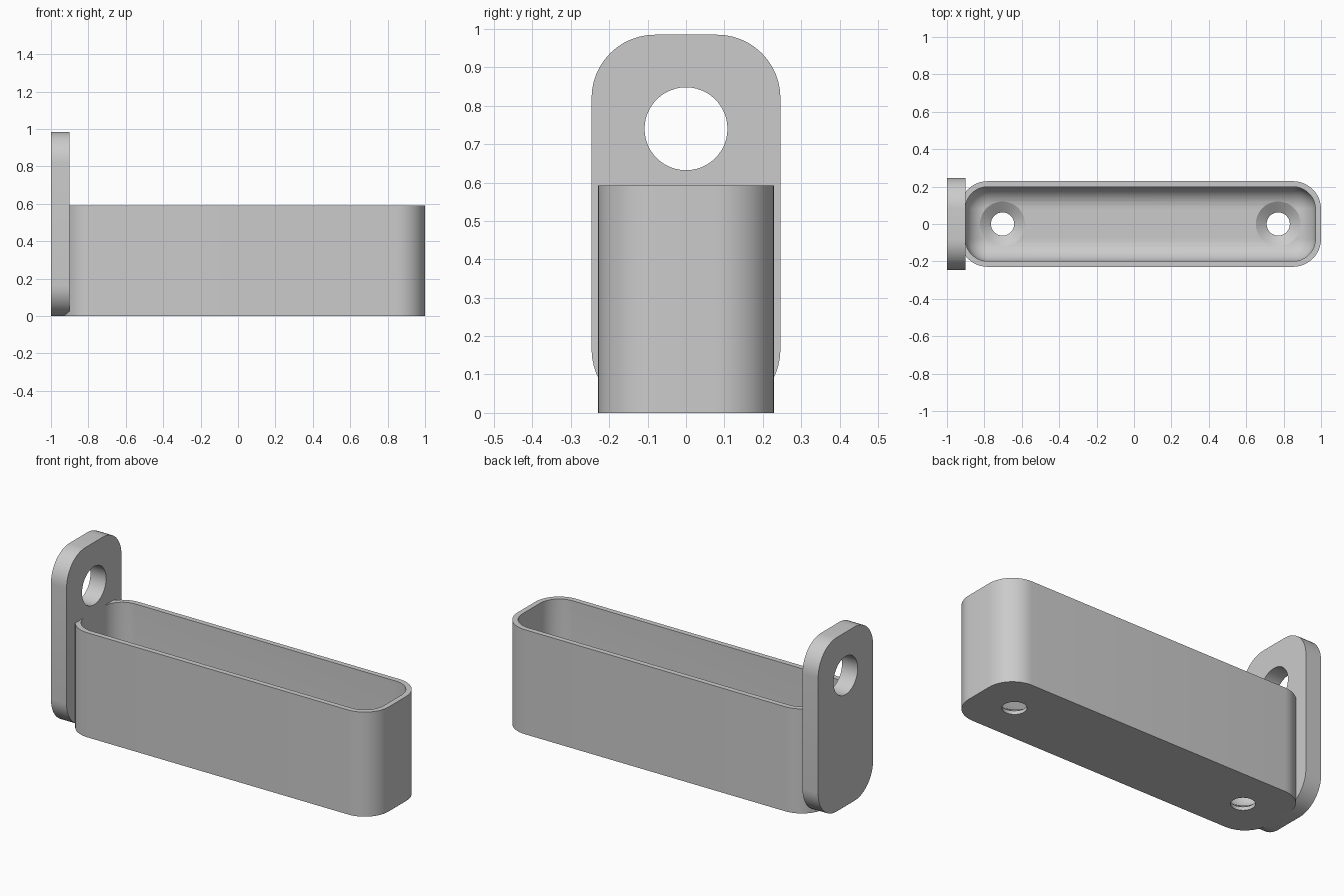
import bpy, bmesh, math
from mathutils import Vector

if "Cube" in bpy.data.objects:
    bpy.data.objects.remove(bpy.data.objects["Cube"])

grey = bpy.data.materials.new("plain_grey")
grey.use_nodes = True
COLOUR = (0.6, 0.6, 0.6, 1)
grey.diffuse_color = COLOUR
grey.node_tree.nodes["Principled BSDF"].inputs["Base Color"].default_value = COLOUR


def rounded(cx, cy, hx, hy, r, steps=12):
    """Outline of a rounded rectangle; a circle when hx = hy = r."""
    points = []
    for quarter, (sx, sy) in enumerate([(1, 1), (-1, 1), (-1, -1), (1, -1)]):
        for i in range(steps + 1):
            a = (quarter + i / steps) * math.pi / 2
            points.append((cx + sx * (hx - r) + r * math.cos(a),
                           cy + sy * (hy - r) + r * math.sin(a)))
    return points


def loft(name, rings, axis="z"):
    """Solid through a stack of (outline, height) rings."""
    bm = bmesh.new()
    loops = []
    for outline, h in rings:
        loops.append([bm.verts.new((u, v, h) if axis == "z" else (h, u, v))
                      for u, v in outline])
    for low, high in zip(loops, loops[1:]):
        for i in range(len(low)):
            j = (i + 1) % len(low)
            bm.faces.new((low[i], low[j], high[j], high[i]))
    bm.faces.new(loops[0][::-1])
    bm.faces.new(loops[-1])
    bmesh.ops.remove_doubles(bm, verts=bm.verts, dist=1e-5)
    bmesh.ops.recalc_face_normals(bm, faces=bm.faces)
    mesh = bpy.data.meshes.new(name)
    bm.to_mesh(mesh)
    bm.free()
    mesh.materials.append(grey)
    obj = bpy.data.objects.new(name, mesh)
    bpy.context.collection.objects.link(obj)
    return obj


def cut(target, cutter):
    """Apply a boolean cut and drop the cutter."""
    bpy.ops.object.select_all(action="DESELECT")
    bpy.context.view_layer.objects.active = target
    target.select_set(True)
    mod = target.modifiers.new("cut", "BOOLEAN")
    mod.operation = "DIFFERENCE"
    mod.solver = "EXACT"
    mod.object = cutter
    bpy.ops.object.modifier_apply(modifier=mod.name)
    bpy.data.objects.remove(cutter)


def smooth(obj):
    bpy.ops.object.select_all(action="DESELECT")
    bpy.context.view_layer.objects.active = obj
    obj.select_set(True)
    bpy.ops.object.shade_smooth_by_angle(angle=math.radians(25))


# Tray body: its left end sinks into the mounting plate
MID, HALF_X, HALF_Y, HEIGHT, CORNER = 0.034, 0.966, 0.229, 0.592, 0.15
WALL, FLOOR, FILLET = 0.03, 0.06, 0.115
body = rounded(MID, 0, HALF_X, HALF_Y, CORNER)
tray = loft("tray", [(body, 0), (body, HEIGHT)])

# Cavity with a rounded floor edge
rings = []
for i in range(11):
    a = i / 10 * math.pi / 2
    inset = WALL + FILLET * (1 - math.sin(a))
    rings.append((rounded(MID, 0, HALF_X - inset, HALF_Y - inset, CORNER - inset),
                  FLOOR + FILLET * (1 - math.cos(a))))
rings.append((rings[-1][0], HEIGHT + 0.1))
cut(tray, loft("cavity_cutter", rings))

# Countersunk screw holes in the floor
for side in (-1, 1):
    profile = [(0.062, -0.1), (0.062, 0.02), (0.12, FLOOR), (0.12, 0.3)]
    cut(tray, loft("screw_cutter", [
        (rounded(MID + side * 0.737, 0, r, r, r), z) for r, z in profile]))
smooth(tray)

# Mounting plate with a round hole
outline = rounded(0, 0.4925, 0.246, 0.4925, 0.165)
plate = loft("mounting_plate", [(outline, -1), (outline, -0.902)], "x")
hole = rounded(0, 0.74, 0.108, 0.108, 0.108)
cut(plate, loft("plate_hole_cutter", [(hole, -1.1), (hole, -0.8)], "x"))
smooth(plate)
